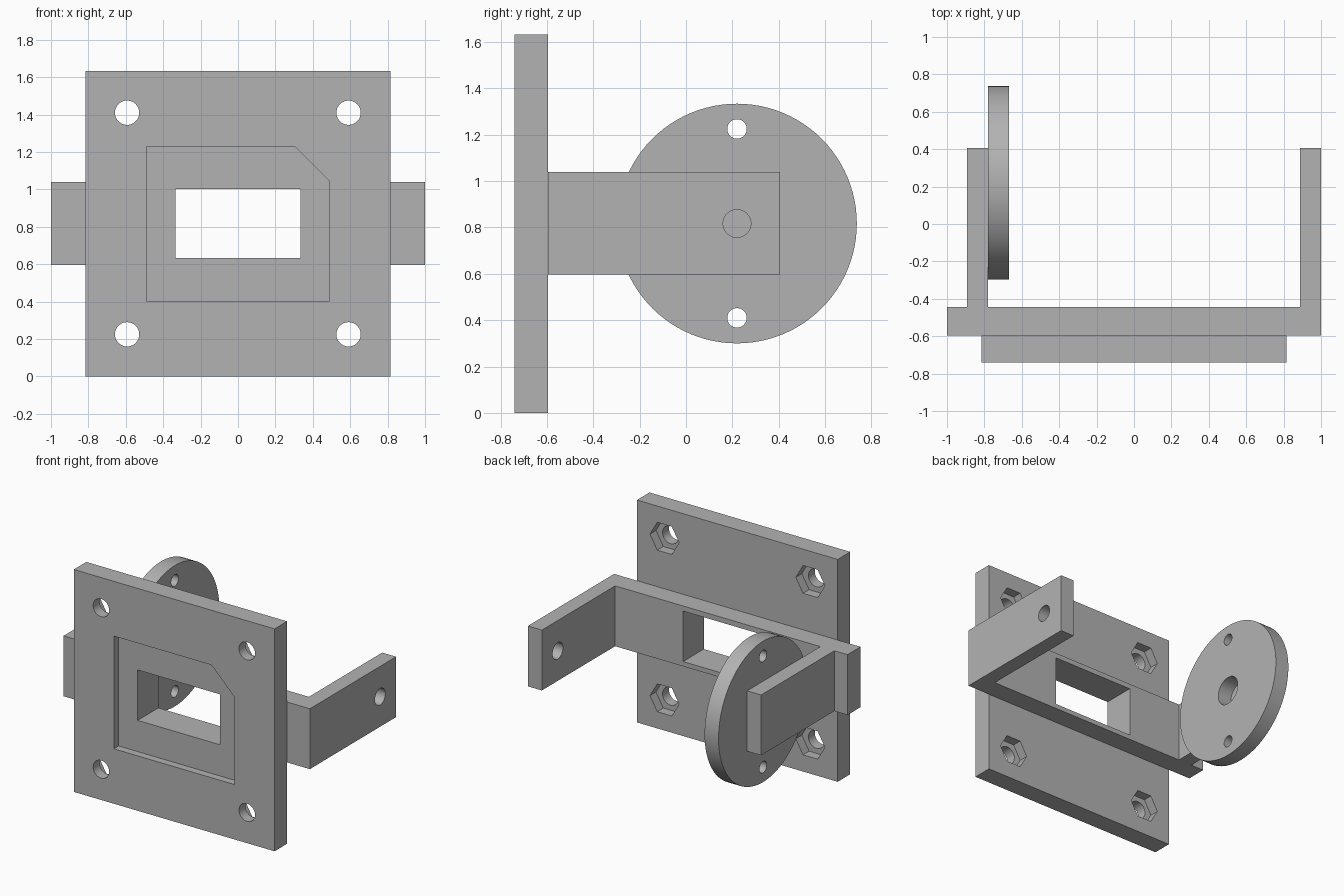
import bpy, bmesh, math
from mathutils import Vector

if "Cube" in bpy.data.objects:
    bpy.data.objects.remove(bpy.data.objects["Cube"])

grey = bpy.data.materials.new("mid grey")
grey.use_nodes = True
colour = (0.45, 0.45, 0.45, 1)
grey.diffuse_color = colour
grey.node_tree.nodes["Principled BSDF"].inputs["Base Color"].default_value = colour


def prism(name, outline, axis, lo, hi):
    """Extrude a 2D outline along axis from lo to hi."""
    def place(p, t):
        return {"x": (t, p[0], p[1]), "y": (p[0], t, p[1]), "z": (p[0], p[1], t)}[axis]
    bm = bmesh.new()
    base = bm.faces.new([bm.verts.new(place(p, lo)) for p in outline])
    moved = bmesh.ops.extrude_face_region(bm, geom=[base])["geom"]
    shift = Vector(place((0, 0), hi - lo))
    bmesh.ops.translate(bm, vec=shift, verts=[v for v in moved if isinstance(v, bmesh.types.BMVert)])
    bmesh.ops.recalc_face_normals(bm, faces=bm.faces)
    mesh = bpy.data.meshes.new(name)
    bm.to_mesh(mesh)
    bm.free()
    mesh.materials.append(grey)
    obj = bpy.data.objects.new(name, mesh)
    bpy.context.collection.objects.link(obj)
    return obj


def ring(u, v, radius, sides=48):
    return [(u + radius * math.cos(math.tau * i / sides),
             v + radius * math.sin(math.tau * i / sides)) for i in range(sides)]


def rect(u0, u1, v0, v1):
    return [(u0, v0), (u1, v0), (u1, v1), (u0, v1)]


def cut(obj, outline, axis, lo, hi):
    """Subtract a prism from the object."""
    cutter = prism("cutter", outline, axis, lo, hi)
    cutter.hide_render = True
    mod = obj.modifiers.new("cut", "BOOLEAN")
    mod.operation, mod.solver, mod.object = "DIFFERENCE", "EXACT", cutter
    bpy.ops.object.select_all(action="DESELECT")
    bpy.context.view_layer.objects.active = obj
    obj.select_set(True)
    bpy.ops.object.modifier_apply(modifier=mod.name)
    bpy.data.objects.remove(cutter)


FRONT, JOIN, BACK = -0.74, -0.595, -0.445
MID = 0.817
window = rect(-0.335, 0.335, 0.632, 1.002)

# Mounting plate with chamfered recess, window, screw holes and nut pockets
plate = prism("mounting_plate", rect(-0.815, 0.815, 0, 1.632), "y", FRONT, JOIN)
recess = [(-0.49, 0.403), (0.488, 0.403), (0.488, 1.045), (0.303, 1.23), (-0.49, 1.23)]
cut(plate, recess, "y", FRONT - 0.1, FRONT + 0.055)
cut(plate, window, "y", FRONT - 0.1, BACK + 0.1)
for x in (-0.593, 0.591):
    for z in (0.225, 1.41):
        cut(plate, ring(x, z, 0.065), "y", FRONT - 0.1, BACK)
        cut(plate, ring(x, z, 0.118, 6), "y", JOIN - 0.07, BACK)

# Fork bracket: cross bar with two arms, the left one drilled for the pivot
half = [(1, JOIN), (1, 0.405), (0.887, 0.405), (0.887, BACK)]
other = [(-0.78, BACK), (-0.78, 0.405), (-0.893, 0.405), (-0.893, BACK), (-1, BACK), (-1, JOIN)]
bracket = prism("fork_bracket", half + other, "z", 0.597, 1.04)
cut(bracket, window, "y", FRONT, BACK + 0.1)
cut(bracket, ring(0.22, MID, 0.06), "x", 0.8, 1.1)

# Round disc on the inside of the right arm
disc = prism("pivot_disc", ring(0.22, MID, 0.517, 96), "x", -0.78, -0.667)
cut(disc, ring(0.22, MID, 0.105), "x", -0.9, -0.6)
for z in (0.41, 1.225):
    cut(disc, ring(0.22, z, 0.042), "x", -0.9, -0.6)

# Smooth the round walls, keep the edges crisp
bpy.ops.object.select_all(action="DESELECT")
for obj in (plate, bracket, disc):
    obj.select_set(True)
bpy.context.view_layer.objects.active = plate
bpy.ops.object.shade_smooth_by_angle(angle=math.radians(30))
